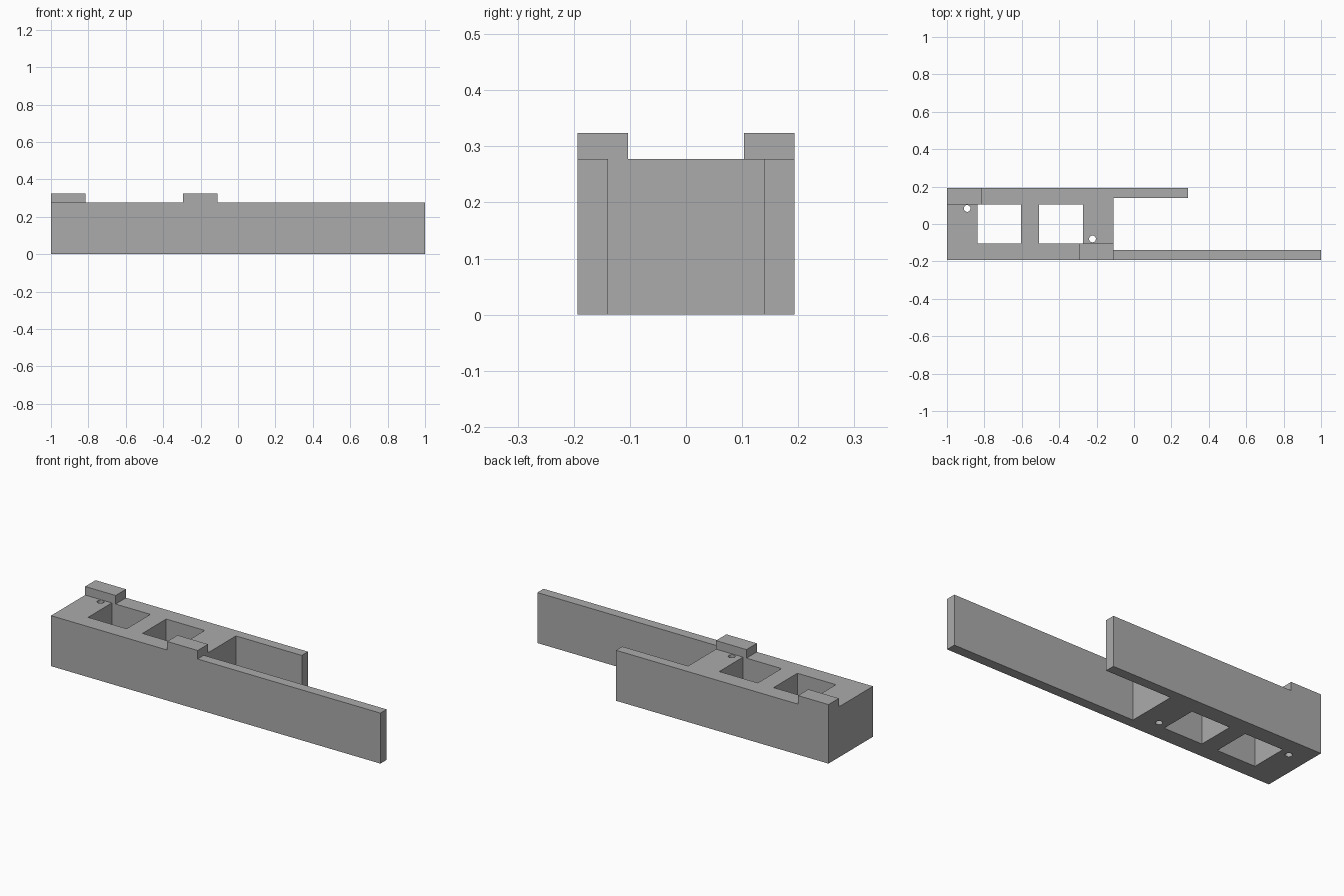
import bpy
import bmesh
import math

cube = bpy.data.objects.get("Cube")
if cube:
    bpy.data.objects.remove(cube, do_unlink=True)

# Key dimensions
SIDE = 0.193      # half width
ARM = 0.139       # inner face of the arms
END = -0.11       # end of the solid block
DECK = 0.277      # deck height
TOP = 0.324       # tab height
TAB = 0.103       # inner face of the tabs
OUT = 1.2         # beyond every side

grey = bpy.data.materials.new("plain grey")
grey.use_nodes = True
colour = (0.41, 0.41, 0.41, 1)
grey.diffuse_color = colour
grey.node_tree.nodes["Principled BSDF"].inputs["Base Color"].default_value = colour


def prism(name, outline, low, high):
    """Extrude a plan outline from one height to another."""
    bm = bmesh.new()
    base = bm.faces.new([bm.verts.new((x, y, low)) for x, y in outline])
    raised = bmesh.ops.extrude_face_region(bm, geom=[base])["geom"]
    verts = [v for v in raised if isinstance(v, bmesh.types.BMVert)]
    bmesh.ops.translate(bm, verts=verts, vec=(0, 0, high - low))
    bmesh.ops.recalc_face_normals(bm, faces=bm.faces)
    mesh = bpy.data.meshes.new(name)
    bm.to_mesh(mesh)
    bm.free()
    mesh.materials.append(grey)
    obj = bpy.data.objects.new(name, mesh)
    bpy.context.collection.objects.link(obj)
    return obj


def cut(body, cutter):
    """Subtract a hidden cutter with a live modifier."""
    cutter.hide_render = True
    cutter.hide_viewport = True
    cutter.display_type = 'WIRE'
    mod = body.modifiers.new(cutter.name, 'BOOLEAN')
    mod.operation = 'DIFFERENCE'
    mod.solver = 'EXACT'
    mod.object = cutter


# Block with a long front arm and a short back arm
body = prism("bracket_body", [
    (-1, -SIDE), (1, -SIDE), (1, -ARM), (END, -ARM),
    (END, ARM), (0.29, ARM), (0.29, SIDE), (-1, SIDE)], 0, TOP)

# Lower the deck everywhere except at the two corner tabs
cut(body, prism("deck_cutter", [
    (-OUT, -OUT), (-0.295, -OUT), (-0.295, -TAB), (END, -TAB),
    (END, -OUT), (OUT, -OUT), (OUT, OUT), (-0.815, OUT),
    (-0.815, TAB), (-OUT, TAB)], DECK, 1))

# Two rectangular pockets right through the block
for name, x0, x1 in (("outer", -0.838, -0.604), ("inner", -0.508, -0.274)):
    cut(body, prism(name + "_pocket_cutter", [
        (x0, -TAB), (x1, -TAB), (x1, TAB), (x0, TAB)], -1, 1))

# Two round pin holes beside the tabs
for name, cx, cy in (("outer", -0.892, 0.083), ("inner", -0.222, -0.08)):
    ring = [(cx + 0.018 * math.cos(math.tau * i / 24),
             cy + 0.018 * math.sin(math.tau * i / 24)) for i in range(24)]
    cut(body, prism(name + "_pin_hole_cutter", ring, -1, 1))
